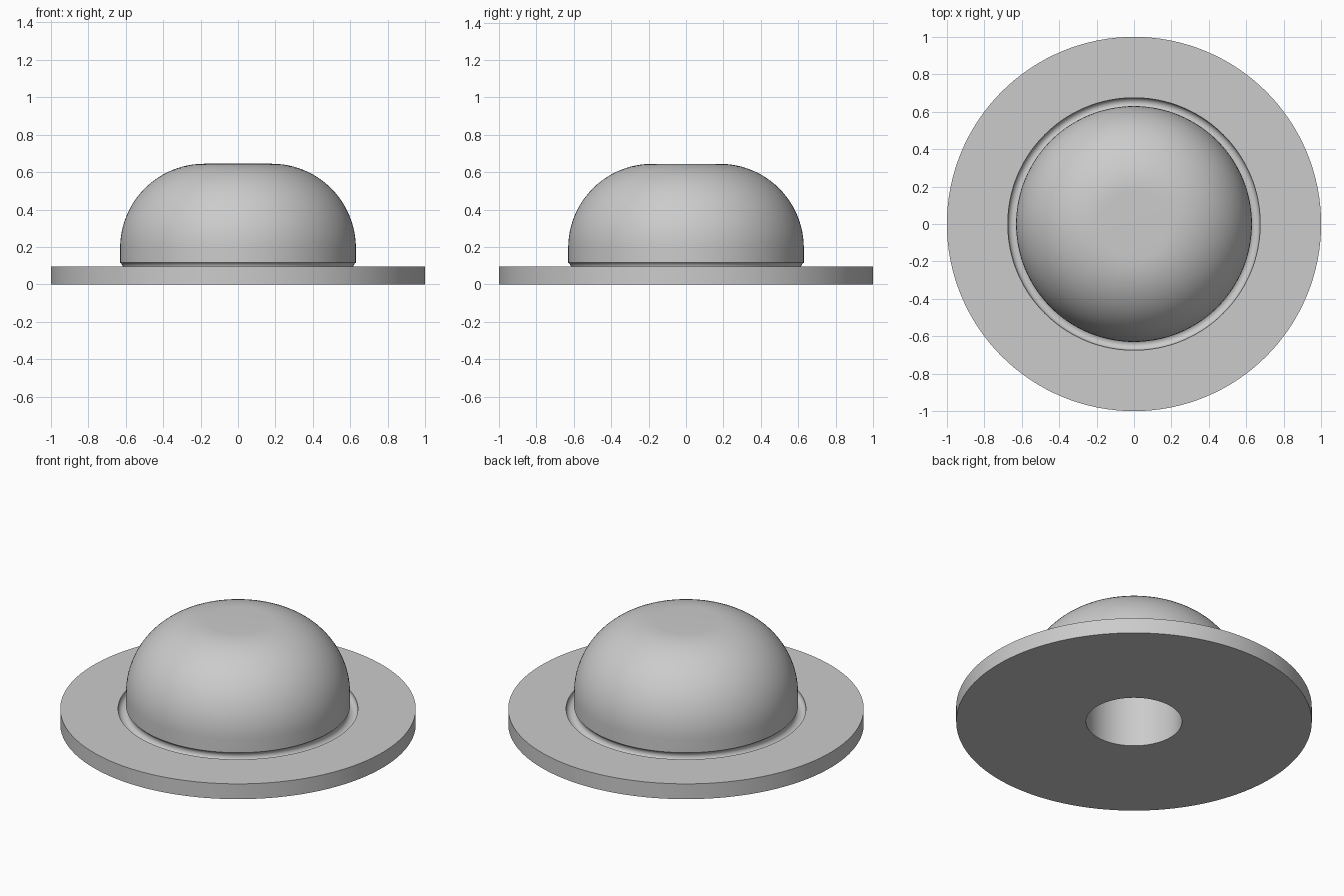
import bpy
import bmesh
from math import sin, cos, pi, radians, acos

SEGMENTS = 128

cube = bpy.data.objects.get("Cube")
if cube:
    bpy.data.objects.remove(cube, do_unlink=True)

# Single grey material
grey = bpy.data.materials.new("light grey")
grey.use_nodes = True
colour = (0.6, 0.6, 0.6, 1)
grey.diffuse_color = colour
grey.node_tree.nodes["Principled BSDF"].inputs["Base Color"].default_value = colour


def arc(cx, cz, radius, start, end, steps):
    """Points (r, z) along an arc, angles in radians."""
    angles = [start + (end - start) * i / steps for i in range(steps + 1)]
    return [(cx + radius * cos(a), cz + radius * sin(a)) for a in angles]


def lathe(name, profile):
    """Revolve an (r, z) profile around the z axis."""
    bm = bmesh.new()
    verts = [bm.verts.new((r, 0, z)) for r, z in profile]
    edges = [bm.edges.new(pair) for pair in zip(verts, verts[1:])]
    bmesh.ops.spin(bm, geom=verts + edges, cent=(0, 0, 0), axis=(0, 0, 1),
                   angle=2 * pi, steps=SEGMENTS, use_merge=True)
    bmesh.ops.remove_doubles(bm, verts=bm.verts, dist=0.0001)
    bmesh.ops.recalc_face_normals(bm, faces=bm.faces)
    mesh = bpy.data.meshes.new(name)
    bm.to_mesh(mesh)
    bm.free()
    mesh.materials.append(grey)
    obj = bpy.data.objects.new(name, mesh)
    bpy.context.collection.objects.link(obj)
    bpy.ops.object.select_all(action="DESELECT")
    obj.select_set(True)
    bpy.context.view_layer.objects.active = obj
    bpy.ops.object.shade_smooth_by_angle(angle=radians(30))
    return obj


# Blind hole up from the underside, then the disc flange
hole_r, hole_top, plate_top = 0.27, 0.4, 0.095
profile = [(0, hole_top), (hole_r, hole_top), (hole_r, 0), (1, 0), (1, plate_top)]

# Round-bottomed groove undercutting the foot of the dome
groove_r, groove_z, groove_size, dome_r = 0.645, 0.09, 0.03, 0.63
foot_angle = -2 * pi + acos((dome_r - groove_r) / groove_size)
profile += arc(groove_r, groove_z, groove_size, 0.17, foot_angle, 16)

# Dome with a straight skirt, large rounded shoulder and flat crown
profile += arc(0.18, 0.195, 0.45, 0, pi / 2, 24)
profile.append((0, 0.645))

lathe("domed_knob_with_flange", profile)
